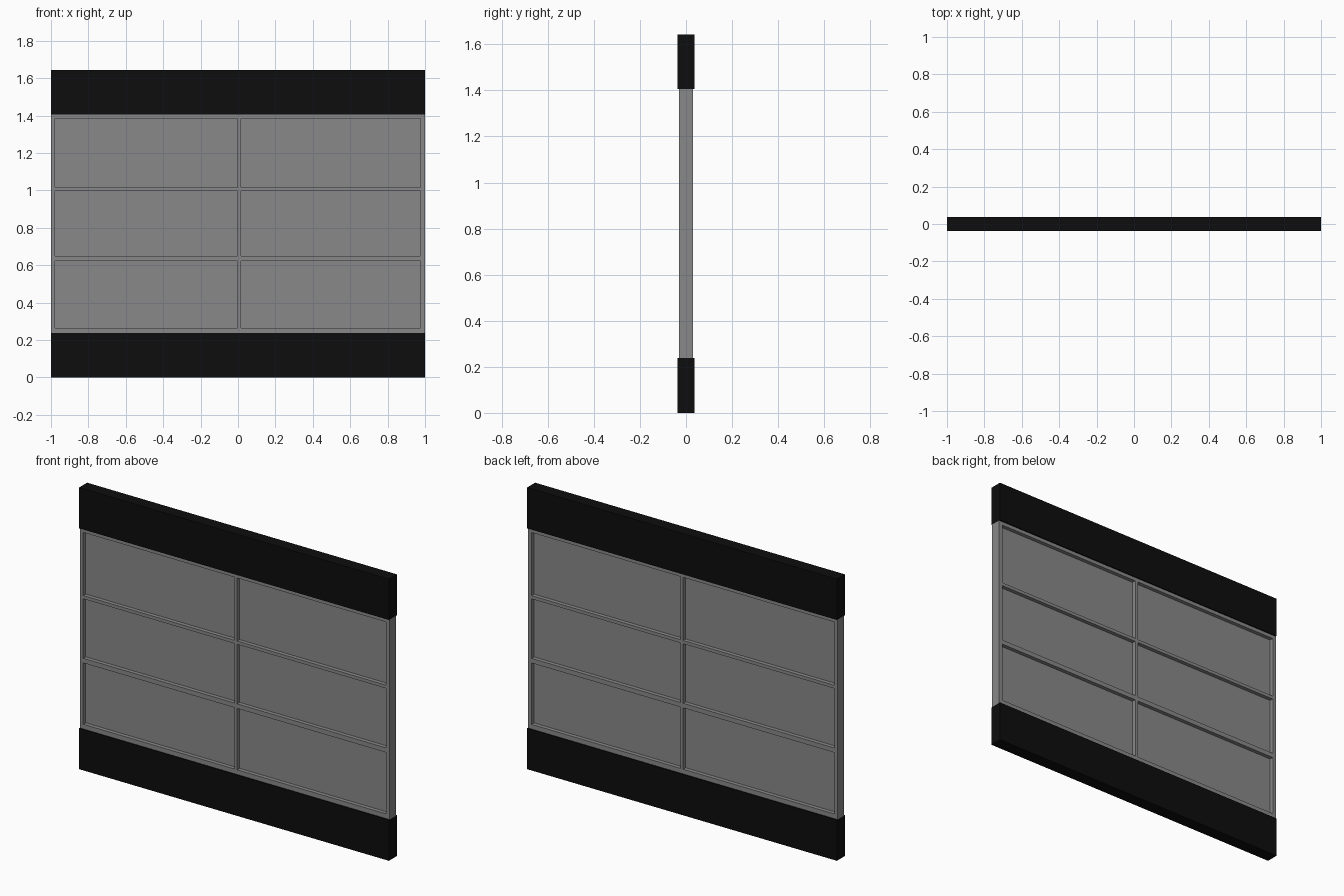
import bpy

old = bpy.data.objects.get("Cube")
if old:
    bpy.data.objects.remove(old, do_unlink=True)


def flat_colour(name, value):
    mat = bpy.data.materials.new(name)
    mat.use_nodes = True
    colour = (value, value, value, 1)
    mat.diffuse_color = colour
    mat.node_tree.nodes["Principled BSDF"].inputs["Base Color"].default_value = colour
    return mat


def box(name, x, z, half_depth, mat):
    """Box spanning the x and z ranges, centred on y = 0."""
    bpy.ops.mesh.primitive_cube_add(
        size=1, location=(sum(x) / 2, 0, sum(z) / 2))
    obj = bpy.context.object
    obj.name = name
    obj.scale = (x[1] - x[0], 2 * half_depth, z[1] - z[0])
    bpy.ops.object.transform_apply(location=False, rotation=False, scale=True)
    obj.data.materials.append(mat)
    return obj


black = flat_colour("black", 0.004)
grey = flat_colour("grey", 0.25)

WIDTH = (-1, 1)
BOTTOM, TOP, HEIGHT = 0.238, 1.405, 1.643

# Thick bands above and below the window
box("bottom_band", WIDTH, (0, BOTTOM), 0.037, black)
box("top_band", WIDTH, (TOP, HEIGHT), 0.037, black)

# Thin pane, recessed on both sides
box("pane", (-0.99, 0.99), (BOTTOM, TOP), 0.007, grey)

# Vertical bars run the full window height
posts = [(-1, -0.978), (-0.003, 0.016), (0.975, 1)]
for name, x in zip(("right_post", "middle_post", "left_post"), posts):
    box(name, x, (BOTTOM, TOP), 0.03, grey)

# Horizontal bars fill the gaps between the posts
rails = [(BOTTOM, 0.265), (0.623, 0.65), (0.997, 1.016), (1.384, TOP)]
for row, z in enumerate(rails, 1):
    for side, a, b in (("right", 0, 1), ("left", 1, 2)):
        box(f"{side}_rail_{row}", (posts[a][1], posts[b][0]), z, 0.03, grey)
